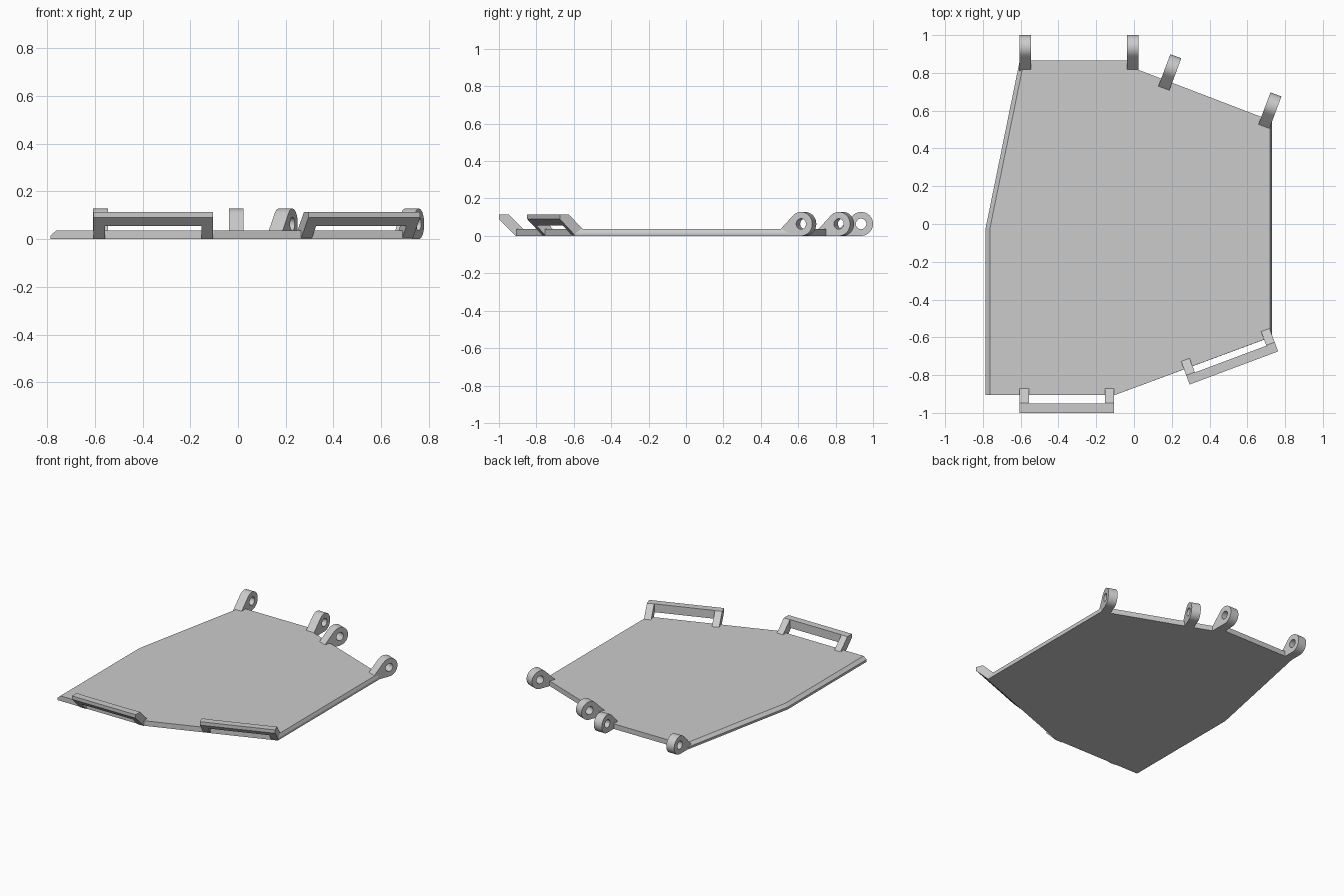
import bpy, bmesh, math
from mathutils import Matrix, Vector

if "Cube" in bpy.data.objects:
    bpy.data.objects.remove(bpy.data.objects["Cube"])

grey = bpy.data.materials.new("plain grey")
grey.diffuse_color = (0.6, 0.6, 0.6, 1)
grey.use_nodes = True
grey.node_tree.nodes["Principled BSDF"].inputs["Base Color"].default_value = grey.diffuse_color


def finish(name, bm, smooth=False):
    bmesh.ops.recalc_face_normals(bm, faces=bm.faces)
    me = bpy.data.meshes.new(name)
    bm.to_mesh(me)
    bm.free()
    me.materials.append(grey)
    ob = bpy.data.objects.new(name, me)
    bpy.context.collection.objects.link(ob)
    if smooth:
        bpy.ops.object.select_all(action='DESELECT')
        bpy.context.view_layer.objects.active = ob
        ob.select_set(True)
        bpy.ops.object.shade_smooth_by_angle(angle=math.radians(30))
    return ob


def extrude_yz(bm, profile, x0, x1):
    """Extrude a closed (y, z) profile along x."""
    a = [bm.verts.new((x0, y, z)) for y, z in profile]
    b = [bm.verts.new((x1, y, z)) for y, z in profile]
    bm.faces.new(a)
    bm.faces.new(b[::-1])
    for i in range(len(a)):
        j = (i + 1) % len(a)
        bm.faces.new((a[i], b[i], b[j], a[j]))


def place(bm, x, y, angle):
    m = Matrix.Translation((x, y, 0)) @ Matrix.Rotation(math.radians(angle), 4, 'Z')
    bmesh.ops.transform(bm, matrix=m, verts=bm.verts)


# Plate: seven-sided slab with bevelled left and right borders
base = [(-0.785, -0.905), (-0.10, -0.905), (0.731, -0.597), (0.731, 0.545),
        (0.0, 0.825), (-0.03, 0.865), (-0.605, 0.865), (-0.785, -0.02)]
top = [(-0.762, -0.905), (-0.10, -0.905), (0.721, -0.60), (0.721, 0.549),
       (0.0, 0.825), (-0.03, 0.865), (-0.582, 0.865), (-0.762, -0.02)]
bm = bmesh.new()
rings = [[bm.verts.new((x, y, z)) for x, y in pts]
         for pts, z in ((base, 0), (base, 0.016), (top, 0.036))]
bm.faces.new(rings[0][::-1])
bm.faces.new(rings[2])
for lo, hi in zip(rings, rings[1:]):
    for i in range(8):
        j = (i + 1) % 8
        bm.faces.new((lo[i], lo[j], hi[j], hi[i]))
finish("plate", bm)


# Hinge lugs: round eye with a 45 degree tail and a through hole
R, HOLE, HALF, N = 0.064, 0.028, 0.031, 40


def lug(name, x, y, angle):
    bm = bmesh.new()
    outer, inner = [], []
    for i in range(N):
        t = 2 * math.pi * i / N
        c, s = math.cos(t), math.sin(t)
        inner.append((HOLE * c, R + HOLE * s))
        # the arc between the upper-left tangent and the lowest point becomes the tail
        if math.radians(134) < t < math.radians(269):
            f = (t - math.radians(135)) / math.radians(135)
            tan = Vector((-R * math.sqrt(0.5), R + R * math.sqrt(0.5)))
            tip = Vector((-0.152, 0.0))
            end = Vector((0.0, 0.0))
            p = tan.lerp(tip, f / 0.6) if f <= 0.6 else tip.lerp(end, (f - 0.6) / 0.4)
            outer.append(tuple(p))
        else:
            outer.append((R * c, R + R * s))
    loops = [[bm.verts.new((sx, p[0], p[1])) for p in pts]
             for pts, sx in ((outer, -HALF), (outer, HALF), (inner, HALF), (inner, -HALF))]
    for k in range(4):
        a, b = loops[k], loops[(k + 1) % 4]
        for i in range(N):
            j = (i + 1) % N
            bm.faces.new((a[i], a[j], b[j], b[i]))
    place(bm, x, y, angle)
    finish(name, bm, True)


lug("hinge_lug_outer_left", -0.576, 0.936, 0)
lug("hinge_lug_inner_left", -0.007, 0.936, 0)
lug("hinge_lug_inner_right", 0.199, 0.828, -20.5)
lug("hinge_lug_outer_right", 0.729, 0.626, -20.5)


# Handles: slanted posts joined by a bar, local y = 0 is the outer face
post = [(0, 0.114), (0, 0.09), (0.09, 0), (0.166, 0), (0.052, 0.114)]
bar = [(0, 0.114), (0, 0.09), (0.035, 0.055), (0.05, 0.055), (0.05, 0.114)]


def handle(name, x, y, angle):
    bm = bmesh.new()
    extrude_yz(bm, post, -0.25, -0.202)
    extrude_yz(bm, post, 0.202, 0.25)
    extrude_yz(bm, bar, -0.202, 0.202)
    place(bm, x, y, angle)
    finish(name, bm)


handle("straight_handle", -0.355, -1.0, 0)
handle("angled_handle", 0.529, -0.762, 20.5)
